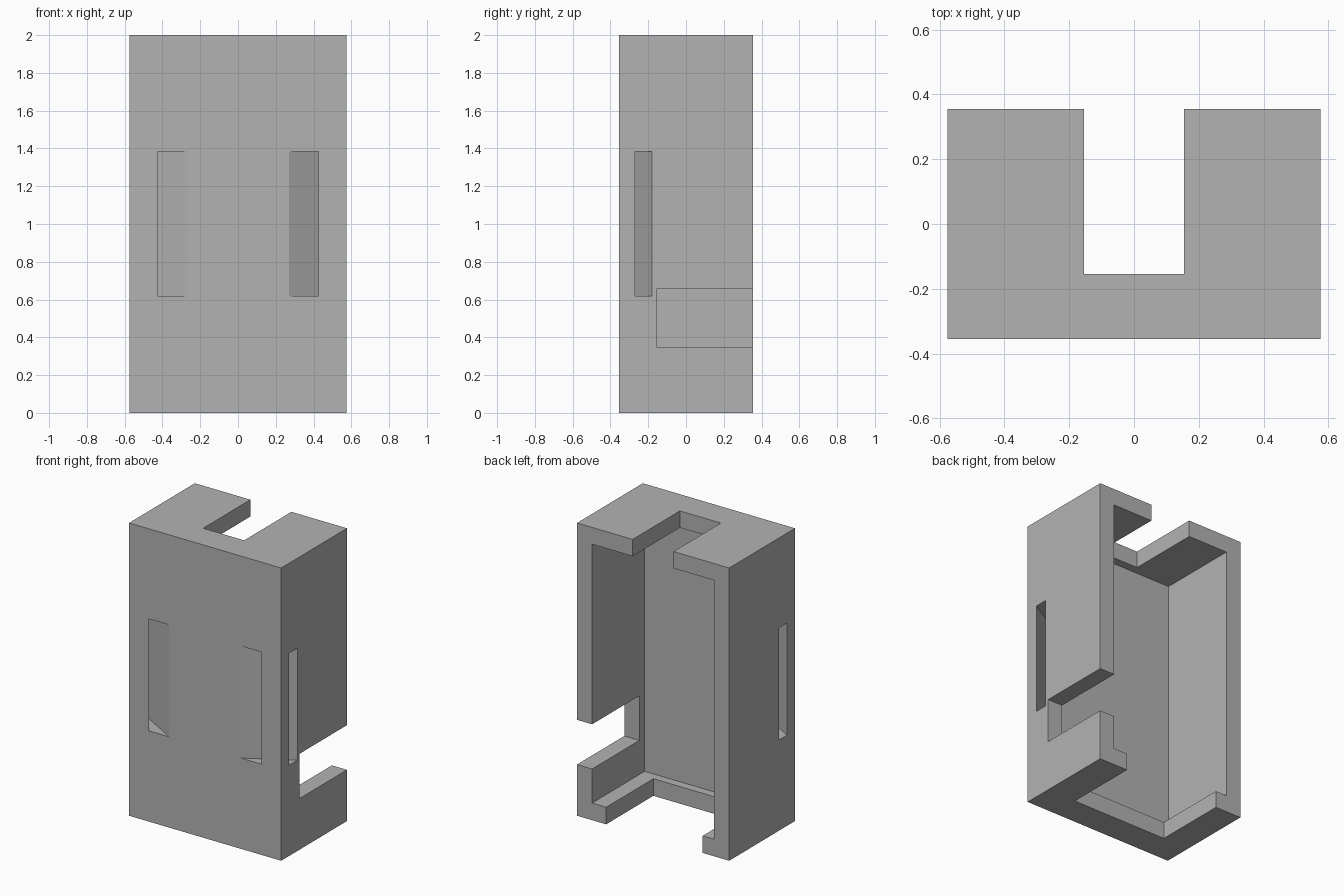
import bpy
import bmesh

cube = bpy.data.objects.get("Cube")
if cube:
    bpy.data.objects.remove(cube, do_unlink=True)

# Outer size, inner faces and wall limits
W, D, H = 0.575, 0.355, 2.0
INNER_X, INNER_FRONT = 0.461, -0.212
FLOOR, CEILING = 0.117, H - 0.115
CUT_FRONT, OUT = -0.155, 1.0

grey = bpy.data.materials.new("plain_grey")
grey.use_nodes = True
colour = (0.45, 0.45, 0.45, 1)
grey.diffuse_color = colour
grey.node_tree.nodes["Principled BSDF"].inputs["Base Color"].default_value = colour


def prism(name, outline, z0, z1):
    """Extrude an outline in the xy plane from z0 to z1."""
    bm = bmesh.new()
    face = bm.faces.new([bm.verts.new((x, y, z0)) for x, y in outline])
    top = bmesh.ops.extrude_face_region(bm, geom=[face])["geom"]
    for v in top:
        if isinstance(v, bmesh.types.BMVert):
            v.co.z = z1
    bmesh.ops.recalc_face_normals(bm, faces=bm.faces)
    mesh = bpy.data.meshes.new(name)
    bm.to_mesh(mesh)
    bm.free()
    obj = bpy.data.objects.new(name, mesh)
    obj.data.materials.append(grey)
    bpy.context.collection.objects.link(obj)
    return obj


def box(name, x0, x1, y0, y1, z0, z1):
    return prism(name, [(x0, y0), (x1, y0), (x1, y1), (x0, y1)], z0, z1)


holder = box("holder_body", -W, W, -D, D, 0, H)

cutters = [
    # Main cavity, open at the back
    box("cavity_cutter", -INNER_X, INNER_X, INNER_FRONT, OUT, FLOOR, CEILING),
    # Slot through the top
    box("top_slot_cutter", -0.155, 0.155, CUT_FRONT, OUT, CEILING - 0.1, H + 0.1),
    # Wide opening through the floor, leaving a lip
    box("floor_opening_cutter", -0.375, 0.355, CUT_FRONT, OUT, -0.1, FLOOR + 0.1),
    # Notch through one side wall
    box("side_notch_cutter", INNER_X - 0.1, OUT, CUT_FRONT, OUT, 0.35, 0.655),
]

# Slanted strap channels from the front face to each side face
slope = 0.57
for side, label in ((1, "left"), (-1, "right")):
    outline = []
    for x, start in ((0.2, 0.27), (0.7, 0.27), (0.7, 0.425), (0.2, 0.425)):
        outline.append((side * x, -D + slope * (x - start)))
    cutters.append(prism(label + "_strap_channel_cutter", outline, 0.62, 1.385))

# Carve the body, then bake the result and discard the cutters
for cutter in cutters:
    cutter.hide_render = True
    mod = holder.modifiers.new(cutter.name, "BOOLEAN")
    mod.operation = "DIFFERENCE"
    mod.solver = "EXACT"
    mod.object = cutter

bpy.context.view_layer.update()
graph = bpy.context.evaluated_depsgraph_get()
carved = bpy.data.meshes.new_from_object(holder.evaluated_get(graph))
holder.modifiers.clear()
holder.data = carved
carved.name = "holder_body"
for cutter in cutters:
    bpy.data.objects.remove(cutter, do_unlink=True)
